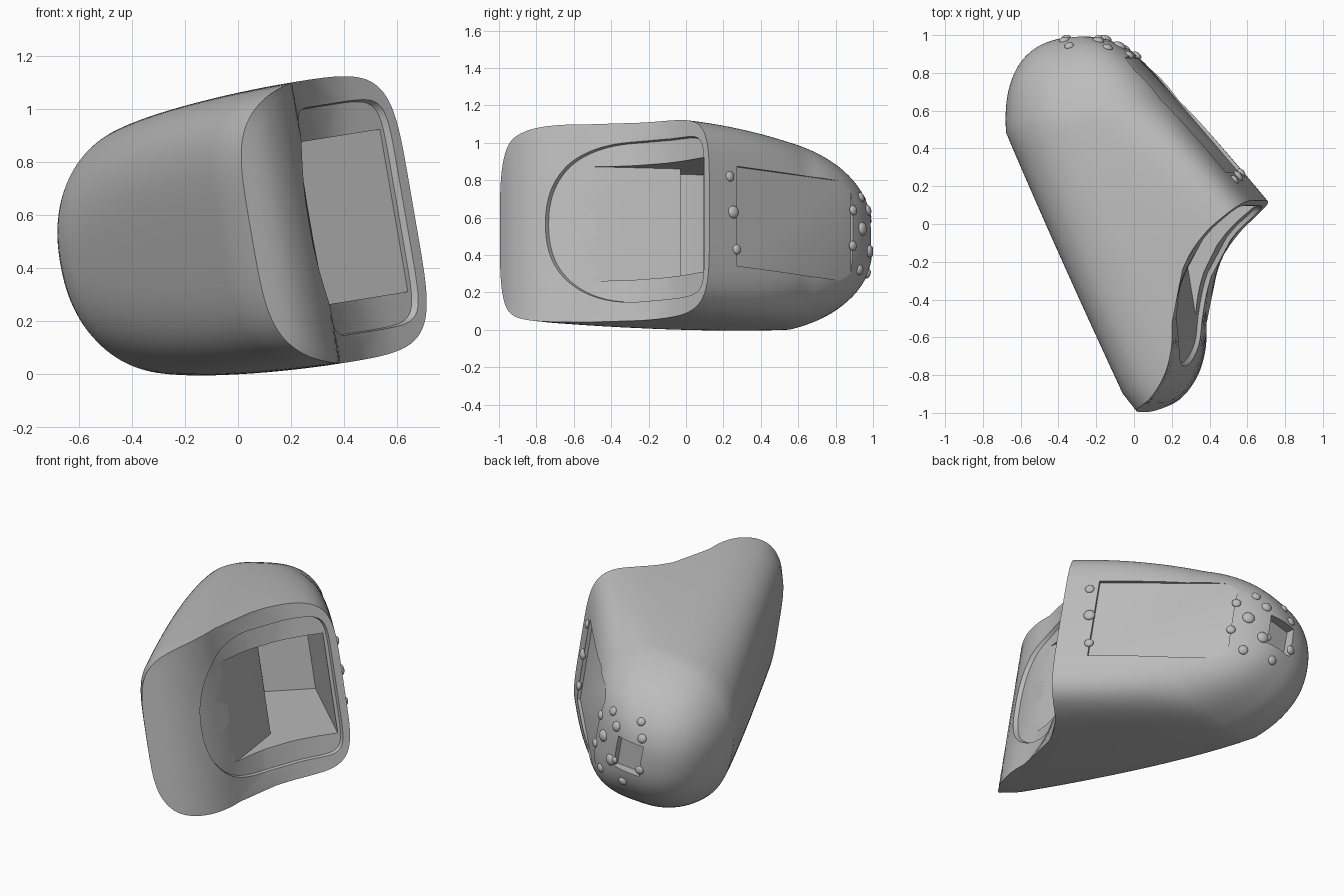
import bpy, bmesh, math
from mathutils import Vector
from mathutils.bvhtree import BVHTree

cube = bpy.data.objects.get("Cube")
if cube:
    bpy.data.objects.remove(cube, do_unlink=True)

gray = bpy.data.materials.new("plain_gray")
gray.use_nodes = True
gray.diffuse_color = (0.5, 0.5, 0.5, 1)
gray.node_tree.nodes["Principled BSDF"].inputs["Base Color"].default_value = (0.5, 0.5, 0.5, 1)

SEG = 128
# Plan curve of the concave front face, from its tip to its far corner
FRONT = [Vector(p) for p in [
    (0.05, -0.995), (0.165, -0.925), (0.25, -0.8), (0.29, -0.65), (0.295, -0.49),
    (0.32, -0.33), (0.375, -0.18), (0.465, -0.05), (0.565, 0.045), (0.66, 0.125)]]
BACK_L, BACK_R = Vector((-0.665, 0.48)), Vector((0.215, 0.66))


def front(s):
    """Smooth point on the front curve for s in -1..1."""
    last = len(FRONT) - 1
    u = min(max((s + 1) / 2 * last, 0), last - 1e-6)
    i = int(u)
    t = u - i
    b, c = FRONT[i], FRONT[i + 1]
    a = FRONT[i - 1] if i else b * 2 - c
    d = FRONT[i + 2] if i + 2 <= last else c * 2 - b
    return 0.5 * (b * 2 + (c - a) * t + (a * 2 - b * 5 + c * 4 - d) * t**2
                  + (b * 3 - a - c * 3 + d) * t**3)


def back(s):
    return BACK_L.lerp(BACK_R, (s + 1) / 2)


def place(q, h):
    """Plan point and height along the leaning axis to model space."""
    return Vector((q.x - 0.17 * h, q.y, 0.563 + 0.16 * (q.x - 0.25) + 0.985 * h))


def oval(n_left, n_right):
    """Superellipse that may be rounder on one side."""
    pts = []
    for i in range(SEG):
        a = 2 * math.pi * (i + 0.5) / SEG
        c, s = math.cos(a), math.sin(a)
        e = 2 / (n_right if c > 0 else n_left)
        pts.append((math.copysign(abs(c)**e, c), math.copysign(abs(s)**e, s)))
    return pts


def finish(name, bm):
    bmesh.ops.recalc_face_normals(bm, faces=bm.faces)
    me = bpy.data.meshes.new(name)
    bm.to_mesh(me)
    bm.free()
    ob = bpy.data.objects.new(name, me)
    bpy.context.collection.objects.link(ob)
    me.materials.append(gray)
    return ob


def smooth(ob):
    bpy.ops.object.select_all(action='DESELECT')
    ob.select_set(True)
    bpy.context.view_layer.objects.active = ob
    bpy.ops.object.shade_smooth_by_angle(angle=math.radians(32))


# Body rings: domed back that starts with the walls' taper
rings = []
mid, push = back(0), Vector((-0.15, 0.415))
for k in range(1, 21):
    u = 1 - (k / 20)**2
    size = ((1 - u) * (1 + 0.4 * u))**0.42
    rings.append([place(mid + (back(s) - mid) * size + push * u, 0.485 * size * h)
                  for s, h in oval(2.25, 3.1)])

# Gently bulging walls up to the front rim, with a rounded lip at the tip
for k in range(1, 17):
    t = k / 16
    ease = t * (2 - t)
    half = 0.485 + 0.052 * t + 0.05 * t * (1 - t)
    lip = 0.03 if k < 16 else 0
    rings.append([place(back(s).lerp(front(s) + Vector((lip * min(s, 0), 0)), t), half * h)
                  for s, h in oval(2.25 + 1.75 * ease, 3.1 + 2.1 * ease)])

# Front face and its sunken opening
rim, hole = oval(4.0, 5.2), oval(2.3, 8)
hole_pts = [(0.22 + 0.7 * s, 0.435 * h) for s, h in hole]
for k in range(1, 7):
    t = k / 6
    rings.append([place(front(r[0] + (o[0] - r[0]) * t), 0.537 * r[1] * (1 - t) + o[1] * t)
                  for r, o in zip(rim, hole_pts)])
inward = Vector((-0.85, 0.5))
for size, depth in ((0.99, 0.025), (0.9, 0.025), (0.75, 0.025),
                    (0.5, 0.025), (0.25, 0.025), (0.05, 0.025)):
    rings.append([place(front(0.22 + 0.7 * s * size) + inward * depth, 0.435 * h * size)
                  for s, h in hole])

bm = bmesh.new()
loops = [[bm.verts.new(p) for p in r] for r in rings]
for r0, r1 in zip(loops, loops[1:]):
    for i in range(SEG):
        j = (i + 1) % SEG
        bm.faces.new((r0[i], r0[j], r1[j], r1[i]))
for loop, tip in ((loops[0], place(mid + push, 0)),
                  (loops[-1], place(front(0.22) + inward * 0.025, 0))):
    v = bm.verts.new(tip)
    for i in range(SEG):
        bm.faces.new((loop[i], loop[(i + 1) % SEG], v))
bmesh.ops.recalc_face_normals(bm, faces=bm.faces)
skin = BVHTree.FromBMesh(bm)
body = finish("body_shell", bm)


# Pockets cut from the shell
def cut(name, plan, half):
    bm = bmesh.new()
    lo, hi = [[bm.verts.new(place(Vector(p), h)) for p in plan] for h in (-half, half)]
    bm.faces.new(lo)
    bm.faces.new(hi)
    for i in range(len(plan)):
        j = (i + 1) % len(plan)
        bm.faces.new((lo[i], lo[j], hi[j], hi[i]))
    cutter = finish(name, bm)
    cutter.hide_render = True
    mod = body.modifiers.new(name, 'BOOLEAN')
    mod.operation, mod.solver, mod.object = 'DIFFERENCE', 'EXACT', cutter
    bpy.ops.object.select_all(action='DESELECT')
    body.select_set(True)
    bpy.context.view_layer.objects.active = body
    bpy.ops.object.modifier_apply(modifier=name)
    bpy.data.objects.remove(cutter, do_unlink=True)


cut("inner_duct", [(0.285, -0.56), (0.45, -0.56), (0.65, -0.2), (0.62, 0.06), (0.02, 0.68),
                   (-0.25, 0.55), (-0.02, 0.2), (0.02, -0.03), (0.2, -0.03)], 0.31)
cut("side_panel", [(0.52, 0.26), (-0.01, 0.88), (0.25, 1.1), (0.78, 0.48)], 0.27)
cut("back_pocket", [(-0.365, 0.925), (-0.195, 0.945), (-0.2, 1.2), (-0.38, 1.2)], 0.1)
smooth(body)

# Studs on the skin: (sideways position, height, radius)
STUDS = [(-0.21, 0.82, 0.027), (-0.21, 0.63, 0.034), (-0.21, 0.43, 0.027),
         (0.65, 0.64, 0.027), (0.76, 0.71, 0.027), (0.82, 0.64, 0.03),
         (0.91, 0.7, 0.025), (0.72, 0.54, 0.036), (0.8, 0.42, 0.034),
         (0.62, 0.45, 0.027), (0.69, 0.32, 0.028), (0.85, 0.3, 0.027),
         (0.95, 0.61, 0.027), (0.95, 0.41, 0.027), (0.83, 0.43, 0.02)]
side, away = Vector((-1, 1, 0)).normalized(), Vector((1, 1, 0)).normalized()
for i, (s, z, r) in enumerate(STUDS):
    hit, normal, _, _ = skin.ray_cast(side * s + away * 3 + Vector((0, 0, z)), -away)
    if hit is None:
        continue
    bpy.ops.mesh.primitive_uv_sphere_add(segments=20, ring_count=12, radius=r, location=hit)
    stud = bpy.context.object
    stud.name = f"stud_{i + 1}"
    stud.scale = (1, 1, 0.6)
    stud.rotation_euler = normal.to_track_quat('Z', 'Y').to_euler()
    stud.data.materials.append(gray)
    smooth(stud)
